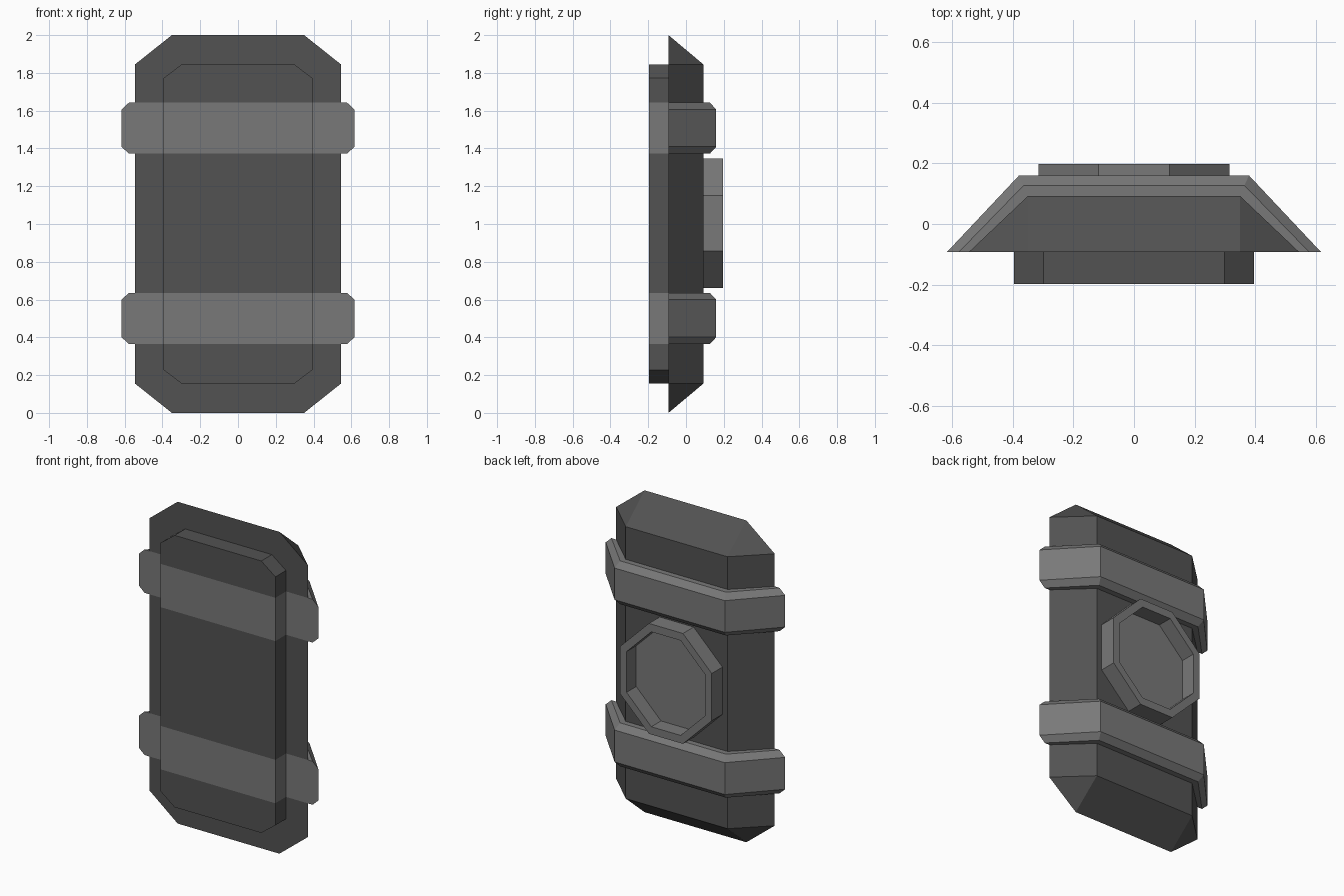
import bpy, bmesh, math

if "Cube" in bpy.data.objects:
    bpy.data.objects.remove(bpy.data.objects["Cube"])

FRONT, BACK = -0.093, 0.092            # body depth range
BANDS = [(0.365, 0.635), (1.373, 1.642)]


def material(name, v):
    m = bpy.data.materials.new(name)
    m.diffuse_color = (v, v, v, 1)
    m.use_nodes = True
    m.node_tree.nodes["Principled BSDF"].inputs["Base Color"].default_value = m.diffuse_color
    return m


DARK = material("dark_grey", 0.085)
LIGHT = material("light_grey", 0.19)


def finish(bm, name, mats):
    bmesh.ops.recalc_face_normals(bm, faces=bm.faces[:])
    me = bpy.data.meshes.new(name)
    bm.to_mesh(me)
    bm.free()
    for m in mats:
        me.materials.append(m)
    ob = bpy.data.objects.new(name, me)
    bpy.context.collection.objects.link(ob)
    return ob


def octagon(ax, az, bx, bz, cz=1.0):
    """Chamfered rectangle: half sizes ax, az; flat edges end at bx, bz."""
    q = [(ax, bz), (bx, az), (-bx, az), (-ax, bz)]
    return [(x, cz + z) for x, z in q] + [(-x, cz - z) for x, z in q]


def banded_hull(name, points):
    """Convex solid whose faces inside the band heights are light grey."""
    bm = bmesh.new()
    for p in points:
        bm.verts.new(p)
    bmesh.ops.convex_hull(bm, input=bm.verts[:])
    bmesh.ops.dissolve_limit(bm, angle_limit=0.01, verts=bm.verts[:], edges=bm.edges[:])
    for z in (z for band in BANDS for z in band):
        bmesh.ops.bisect_plane(bm, geom=bm.verts[:] + bm.edges[:] + bm.faces[:],
                               plane_co=(0, 0, z), plane_no=(0, 0, 1))
    for f in bm.faces:
        z = f.calc_center_median().z
        f.material_index = int(any(a < z < b for a, b in BANDS))
    return finish(bm, name, [DARK, LIGHT])


# Main body: chamfered front outline tapering to a smaller rectangular back
body = [(x, FRONT, z) for x, z in octagon(0.545, 1.0, 0.35, 0.845)]
body += [(x, BACK, z) for x in (-0.35, 0.35) for z in (0.155, 1.845)]
banded_hull("body", body)

# Raised front panel
banded_hull("front_panel", [(x, y, z) for y in (-0.197, FRONT)
                            for x, z in octagon(0.395, 0.845, 0.298, 0.772)])


# Straps: chamfered strip following the sloped sides and back
def strap(name, z0, z1):
    c = 0.036
    # (front half width, back half width, back depth, height)
    section = [(0.545, 0.35, BACK, z0), (0.578, 0.364, 0.127, z0),
               (0.617, 0.379, 0.16, z0 + c), (0.617, 0.379, 0.16, z1 - c),
               (0.578, 0.364, 0.127, z1), (0.545, 0.35, BACK, z1)]
    bm = bmesh.new()
    rows = [[bm.verts.new(p) for p in ((-w, FRONT, z), (-b, y, z), (b, y, z), (w, FRONT, z))]
            for w, b, y, z in section]
    for r, s in zip(rows, rows[1:] + rows[:1]):
        for i in range(3):
            bm.faces.new((r[i], r[i + 1], s[i + 1], s[i]))
    for end in (0, 3):
        bm.faces.new([r[end] for r in rows])
    finish(bm, name, [LIGHT])


strap("lower_strap", *BANDS[0])
strap("upper_strap", *BANDS[1])

# Octagonal dish on the back: outer wall, rim, inner wall, floor
bm = bmesh.new()
rings = []
for scale, y in ((1, BACK), (1, 0.197), (0.86, 0.197), (0.86, 0.102)):
    pts = octagon(0.315 * scale, 0.343 * scale, 0.117 * scale, 0.147 * scale, 1.003)
    rings.append([bm.verts.new((x, y, z)) for x, z in pts])
for a, b in zip(rings, rings[1:]):
    for i in range(8):
        j = (i + 1) % 8
        bm.faces.new((a[i], a[j], b[j], b[i]))
bm.faces.new(rings[-1])
bm.faces.new(rings[0][::-1])
finish(bm, "back_dish", [LIGHT])
